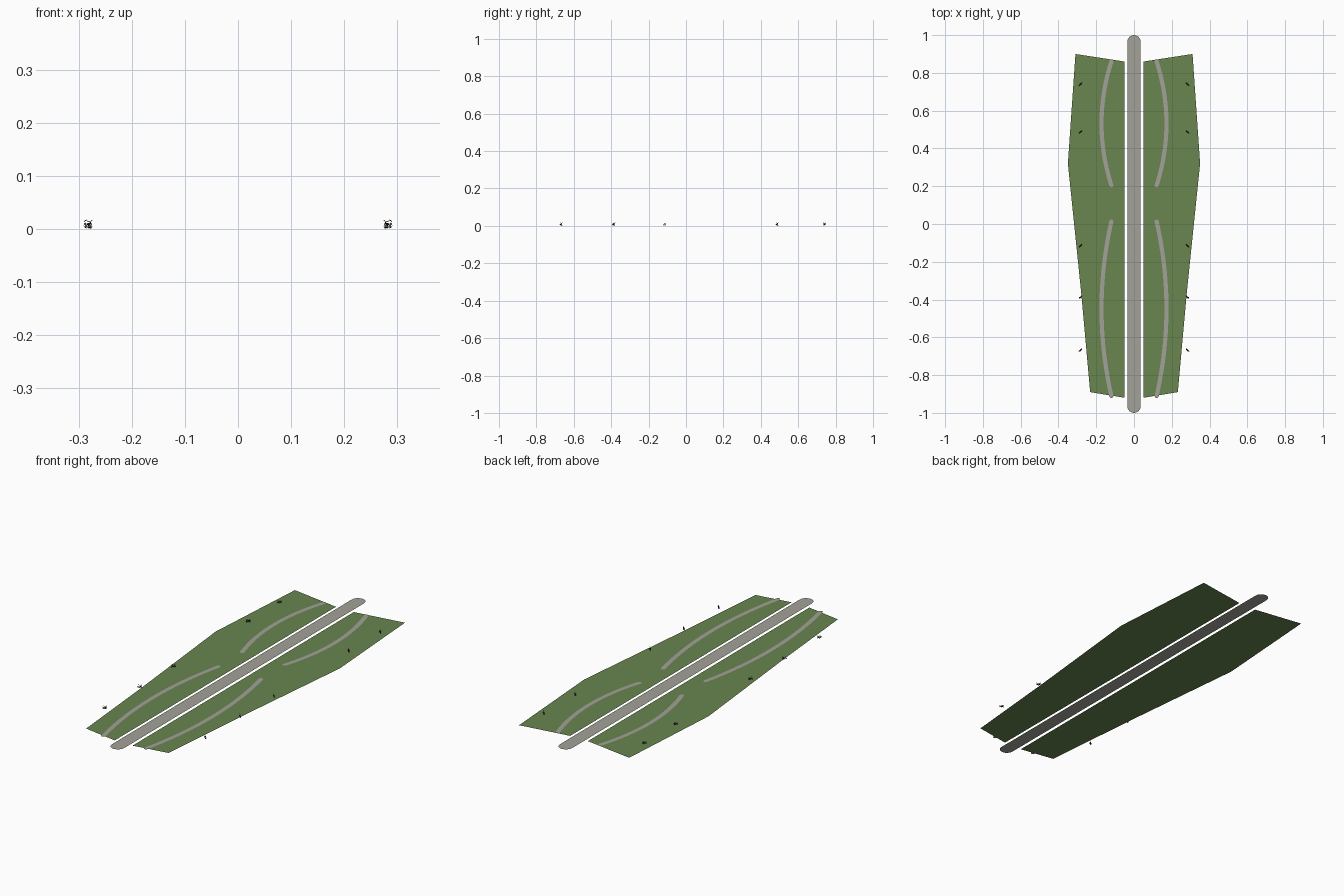
import bpy, bmesh, math, random
from mathutils import Vector, Matrix

if "Cube" in bpy.data.objects:
    bpy.data.objects.remove(bpy.data.objects["Cube"])

random.seed(4)


def material(name, rgb):
    m = bpy.data.materials.new(name)
    m.diffuse_color = (*rgb, 1)
    m.use_nodes = True
    m.node_tree.nodes["Principled BSDF"].inputs["Base Color"].default_value = m.diffuse_color
    return m


GRASS = material("grass", (0.14, 0.24, 0.08))
PAVING = material("paving", (0.36, 0.36, 0.32))
LEAF = material("leaf", (0.025, 0.05, 0.015))
PETAL = material("petal", (0.35, 0.05, 0.03))


def add_object(name, mesh, mats):
    for m in mats:
        mesh.materials.append(m)
    ob = bpy.data.objects.new(name, mesh)
    bpy.context.collection.objects.link(ob)
    return ob


def sheet(name, rings, z, mat):
    """Flat upward-facing faces from lists of 2D points."""
    bm = bmesh.new()
    for pts in rings:
        f = bm.faces.new([bm.verts.new((x, y, z)) for x, y in pts])
        f.normal_update()
        if f.normal.z < 0:
            f.normal_flip()
    bmesh.ops.remove_doubles(bm, verts=bm.verts[:], dist=1e-5)
    me = bpy.data.meshes.new(name)
    bm.to_mesh(me)
    bm.free()
    return add_object(name, me, [mat])


def ribbon(name, path, half, z, mat, caps=8):
    """Constant-width strip along a path, with round ends."""
    pts = [Vector(p) for p in path]
    left, right = [], []
    for i, p in enumerate(pts):
        t = (pts[min(i + 1, len(pts) - 1)] - pts[max(i - 1, 0)]).normalized()
        n = Vector((-t.y, t.x)) * half
        left.append(p + n)
        right.append(p - n)
    rings = [(left[i], left[i + 1], right[i + 1], right[i])
             for i in range(len(pts) - 1)]
    for c, start in ((pts[0], left[0]), (pts[-1], right[-1])):
        v = start - c
        rings.append([c + Matrix.Rotation(math.pi * k / caps, 2) @ v
                      for k in range(caps + 1)])
    return sheet(name, rings, z, mat)


# Central walkway
ribbon("central_walkway", [(0, -0.965 + 1.93 * i / 20) for i in range(21)],
       0.035, 0.001, PAVING, 12)

# Lawns and curved side paths
outline = [(0.05, 0.86), (0.31, 0.90), (0.35, 0.32), (0.28, -0.36),
           (0.232, -0.89), (0.05, -0.92)]
for side, s in (("right", 1), ("left", -1)):
    sheet(f"lawn_{side}", [[(s * x, y) for x, y in outline]], 0.0, GRASS)
    for part, y0, y1 in (("back", 0.86, 0.205), ("front", 0.013, -0.91)):
        arc = []
        for i in range(25):
            t = i / 24
            arc.append((s * (0.12 + 0.052 * 4 * t * (1 - t)), y0 + (y1 - y0) * t))
        ribbon(f"{part}_path_{side}", arc, 0.011, 0.001, PAVING)


def bush_mesh():
    """Low clump of pointed leaves with small blossoms on top."""
    bm = bmesh.new()
    for i in range(90):
        # stems stand along a short diagonal row
        u = random.uniform(-1, 1)
        base = Vector((0.006 * u, -0.005 * u, random.uniform(0.001, 0.010)))
        a, e = random.uniform(0, 2 * math.pi), random.uniform(0.1, 1.2)
        d = Vector((math.cos(a) * math.cos(e), math.sin(a) * math.cos(e), math.sin(e)))
        side = Vector((-math.sin(a), math.cos(a), 0)) * 0.0014
        length = random.uniform(0.004, 0.0065)
        mid = base + d * length * 0.5
        tip = base + d * length - Vector((0, 0, 0.001))
        bm.faces.new([bm.verts.new(p) for p in (base, mid - side, tip, mid + side)])
    for i in range(7):
        u = -1 + i / 3
        c = Vector((0.007 * u, -0.006 * u + random.uniform(-0.003, 0.003),
                    random.uniform(0.014, 0.0175)))
        r = bmesh.ops.create_icosphere(bm, subdivisions=1, radius=0.0013,
                                       matrix=Matrix.Translation(c))
        for f in {f for v in r["verts"] for f in v.link_faces}:
            f.material_index = 1
    me = bpy.data.meshes.new("flower_bush")
    bm.to_mesh(me)
    bm.free()
    me.materials.append(LEAF)
    me.materials.append(PETAL)
    return me


# Flower bushes along both outer edges
bush = bush_mesh()
for side, s in (("right", 1), ("left", -1)):
    for i, y in enumerate((0.74, 0.487, -0.115, -0.387, -0.668)):
        ob = add_object(f"flower_bush_{side}_{i + 1}", bush, [])
        ob.location = (s * 0.283, y, 0)
        ob.scale.x = s
